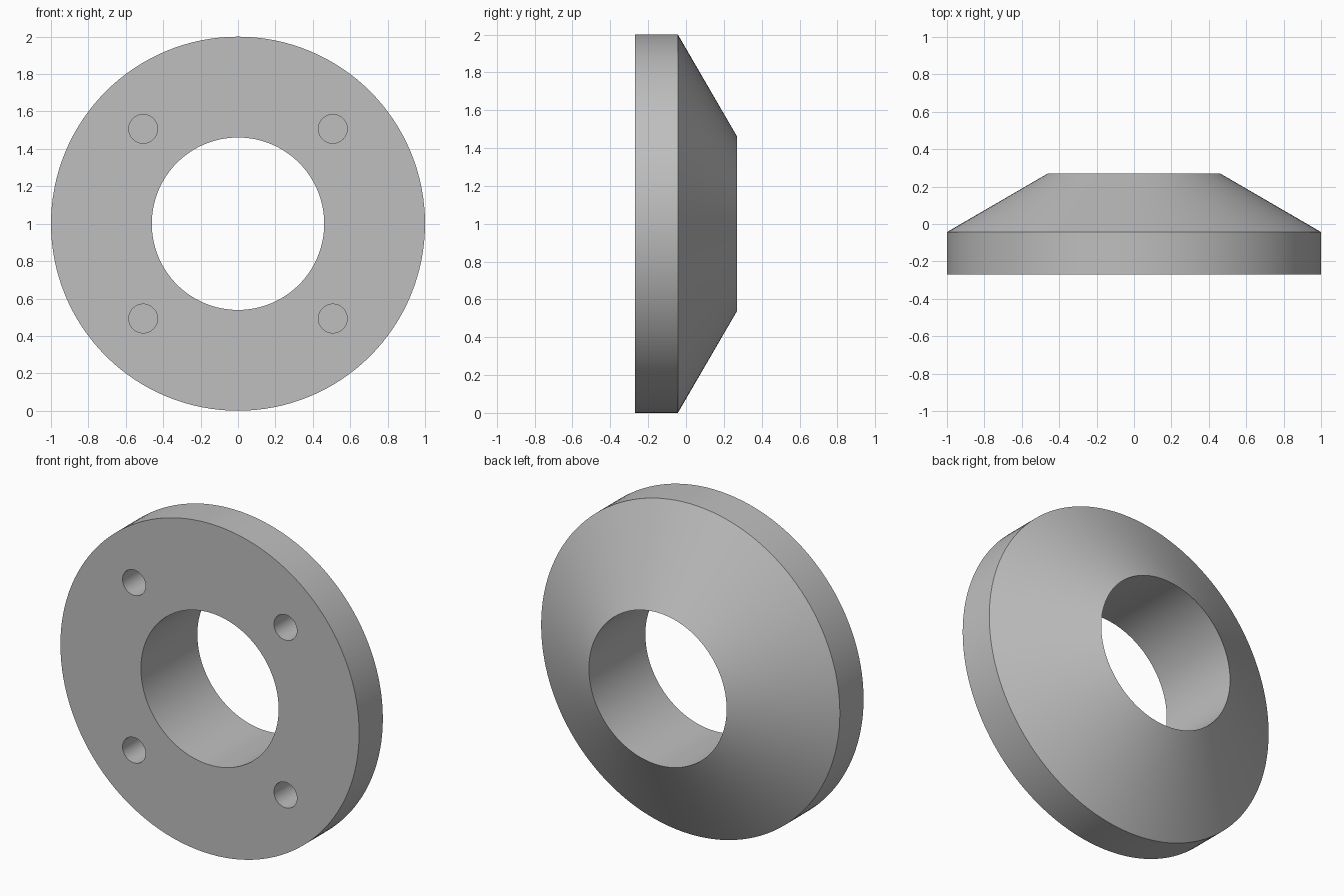
import bpy, bmesh, math
from mathutils import Matrix, Vector

cube = bpy.data.objects.get("Cube")
if cube:
    bpy.data.objects.remove(cube, do_unlink=True)

SEGMENTS = 128
CENTRE = Vector((0, 0, 1))
FRONT_Y, RIM_Y, BACK_Y = -0.27, -0.043, 0.27
OUTER_R, BORE_R = 1.0, 0.461
HOLE_R, HOLE_OFFSET, HOLE_DEPTH = 0.077, 0.507, 0.27

grey = bpy.data.materials.new("plain grey")
grey.use_nodes = True
colour = (0.52, 0.52, 0.52, 1)
grey.diffuse_color = colour
grey.node_tree.nodes["Principled BSDF"].inputs["Base Color"].default_value = colour


def make_object(name, bm):
    bmesh.ops.recalc_face_normals(bm, faces=bm.faces)
    mesh = bpy.data.meshes.new(name)
    bm.to_mesh(mesh)
    bm.free()
    mesh.materials.append(grey)
    obj = bpy.data.objects.new(name, mesh)
    bpy.context.collection.objects.link(obj)
    return obj


# Ring: closed radial profile turned about the front-to-back axis
bm = bmesh.new()
profile = [(OUTER_R, FRONT_Y), (OUTER_R, RIM_Y), (BORE_R, BACK_Y), (BORE_R, FRONT_Y)]
verts = [bm.verts.new(CENTRE + Vector((r, y, 0))) for r, y in profile]
edges = [bm.edges.new((verts[i], verts[(i + 1) % len(verts)])) for i in range(len(verts))]
bmesh.ops.spin(bm, geom=verts + edges, cent=CENTRE, axis=(0, 1, 0),
               angle=math.tau, steps=SEGMENTS, use_duplicate=False)
bmesh.ops.remove_doubles(bm, verts=bm.verts, dist=0.0001)
ring = make_object("tapered_ring", bm)

# Four blind bolt holes in the front face
bm = bmesh.new()
turn = Matrix.Rotation(math.pi / 2, 4, 'X')
margin = 0.1
for sx in (-1, 1):
    for sz in (-1, 1):
        place = CENTRE + Vector((sx * HOLE_OFFSET, FRONT_Y + (HOLE_DEPTH - margin) / 2,
                                 sz * HOLE_OFFSET))
        bmesh.ops.create_cone(bm, cap_ends=True, segments=48, radius1=HOLE_R,
                              radius2=HOLE_R, depth=HOLE_DEPTH + margin,
                              matrix=Matrix.Translation(place) @ turn)
cutter = make_object("bolt_hole_cutter", bm)
cutter.hide_render = True

cut = ring.modifiers.new("bolt_holes", 'BOOLEAN')
cut.operation = 'DIFFERENCE'
cut.solver = 'EXACT'
cut.object = cutter

# Apply the cut and smooth the curved walls
bpy.ops.object.select_all(action='DESELECT')
ring.select_set(True)
bpy.context.view_layer.objects.active = ring
bpy.ops.object.modifier_apply(modifier=cut.name)
bpy.data.objects.remove(cutter, do_unlink=True)
bpy.ops.object.shade_smooth_by_angle(angle=math.radians(30))
